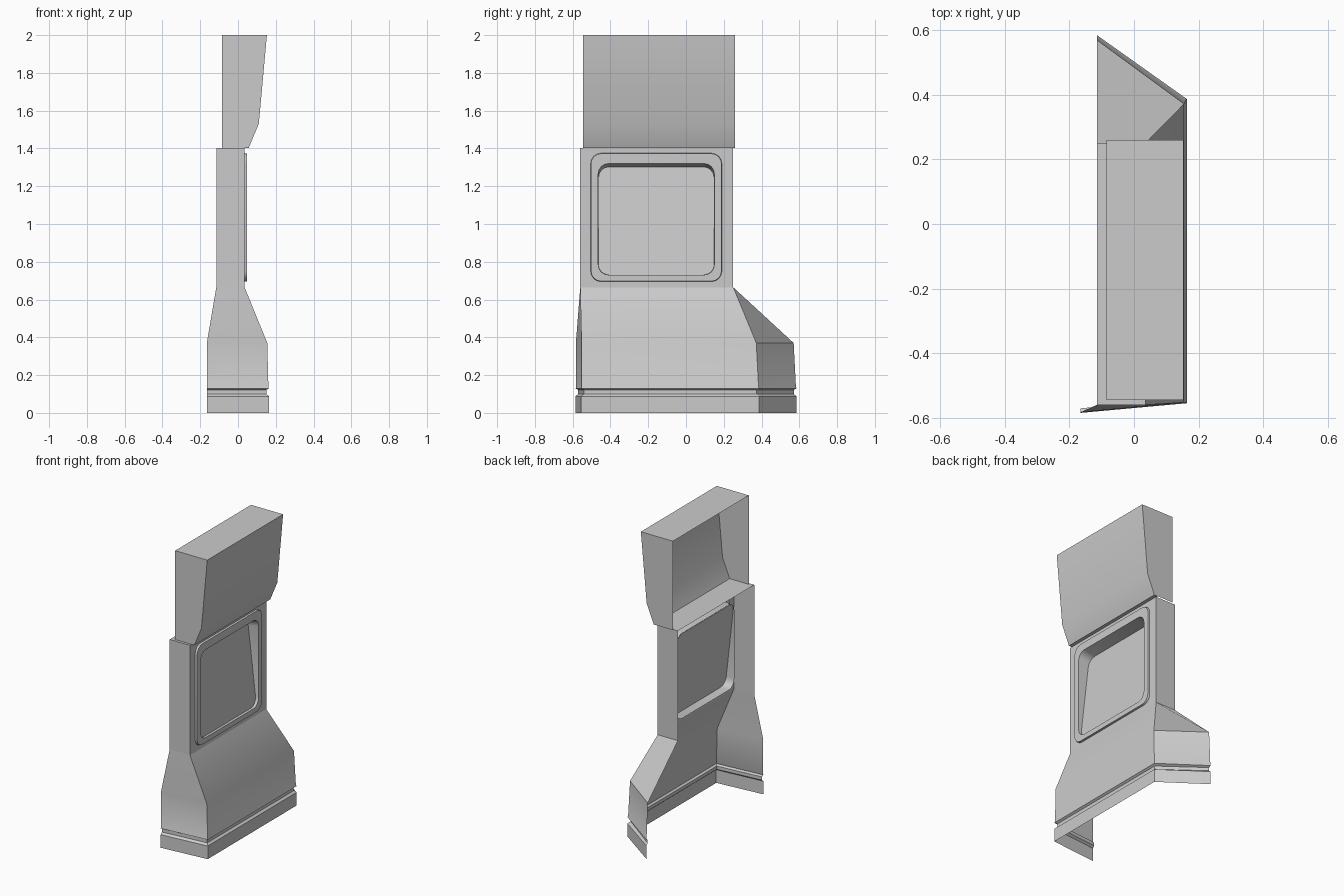
import bpy, bmesh, math

if "Cube" in bpy.data.objects:
    bpy.data.objects.remove(bpy.data.objects["Cube"])


def make_object(name, bm):
    bmesh.ops.remove_doubles(bm, verts=bm.verts, dist=1e-5)
    me = bpy.data.meshes.new(name)
    bm.to_mesh(me)
    bm.free()
    ob = bpy.data.objects.new(name, me)
    bpy.context.collection.objects.link(ob)
    bpy.ops.object.select_all(action='DESELECT')
    ob.select_set(True)
    bpy.context.view_layer.objects.active = ob
    bpy.ops.object.shade_smooth_by_angle(angle=math.radians(30))
    return ob


def skin(bm, rows, closed=False, skip=()):
    """Quads between successive rows of points."""
    vs = [[bm.verts.new(p) for p in r] for r in rows]
    n = len(rows[0])
    for a, b in zip(vs, vs[1:]):
        for i in range(n if closed else n - 1):
            if i in skip:
                continue
            j = (i + 1) % n
            if closed:
                bm.faces.new((a[i], a[j], b[j], b[i]))
            else:
                bm.faces.new((a[i], b[i], b[j], a[j]))
    return vs


def rounded(y0, y1, z0, z1, r, depth, seg=4):
    """Rounded rectangle facing +x; depth(z) gives x."""
    pts = []
    for cy, cz, a0 in ((y1 - r, z0 + r, -90), (y1 - r, z1 - r, 0),
                       (y0 + r, z1 - r, 90), (y0 + r, z0 + r, 180)):
        for k in range(seg + 1):
            a = math.radians(a0 + 90 * k / seg)
            z = cz + r * math.sin(a)
            pts.append((depth(z), cy + r * math.cos(a), z))
    return pts


def flat(x):
    return lambda z: x


def path(xb0, yb0, xf, yf0, yf1, xb1, yb1, z):
    """Open three-sided footprint, from the +y back edge round to the -y one."""
    return [(xb0, yb0, z), (xf, yf0, z), (xf, yf1, z), (xb1, yb1, z)]


# Flared skirt with a groove above the plinth
bm = bmesh.new()
rows = []
for z, d in ((0, 0), (.088, 0), (.10, .014), (.122, .014), (.13, 0), (.137, .003)):
    rows.append(path(-.115, .585 - d, .164 - d, .387 - d, -.555 + d, -.165, -.585 + d, z))
rows.append(path(-.115, .57, .155, .372, -.553, -.165, -.583, .37))
rows.append(path(-.115, .25, .035, .25, -.56, -.115, -.56, .665))
skin(bm, rows)
make_object("flared_skirt", bm)

# Middle section: side walls, cap and front wall with a window opening
bm = bmesh.new()
mid = [path(-.115, .25, .035, .25, -.56, -.115, -.56, z) for z in (.665, 1.402)]
vs = skin(bm, mid, skip=(1,))
bm.faces.new(list(reversed(vs[1])))
make_object("middle_body", bm)

bm = bmesh.new()
opening = rounded(-.505, .19, .695, 1.375, .055, flat(.035))
wall = [(.035, -.56, .665), (.035, .25, .665), (.035, .25, 1.402), (.035, -.56, 1.402)]
for pts in (opening, wall):
    v = [bm.verts.new(p) for p in pts]
    for i in range(len(v)):
        bm.edges.new((v[i - 1], v[i]))
bmesh.ops.triangle_fill(bm, edges=bm.edges[:], use_beauty=True, normal=(1, 0, 0))
for f in bm.faces:
    f.normal_update()
    if f.normal.x < 0:
        f.normal_flip()
make_object("middle_front_wall", bm)

# Raised window frame with a tapered recess
bm = bmesh.new()
skin(bm, [opening,
          rounded(-.503, .188, .697, 1.373, .055, flat(.048)),
          rounded(-.465, .15, .73, 1.32, .055, flat(.048)),
          rounded(-.462, .147, .733, 1.302, .055, flat(-.035))], closed=True)
make_object("window_frame", bm)

# Tilted pane, deeper at the top
bm = bmesh.new()
pane = rounded(-.464, .149, .731, 1.304, .055, lambda z: .032 - .065 * (z - .731) / .573)
bm.faces.new([bm.verts.new(p) for p in pane])
make_object("tilted_pane", bm)

# Upper hood, open at the back
bm = bmesh.new()
hood = [path(-.085, .26, x, .26, -.545, -.085, -.545, z)
        for x, z in ((.03, 1.403), (.057, 1.403), (.11, 1.53), (.153, 2.0))]
vs = skin(bm, hood)
bm.faces.new(list(reversed(vs[-1])))
make_object("upper_hood", bm)
